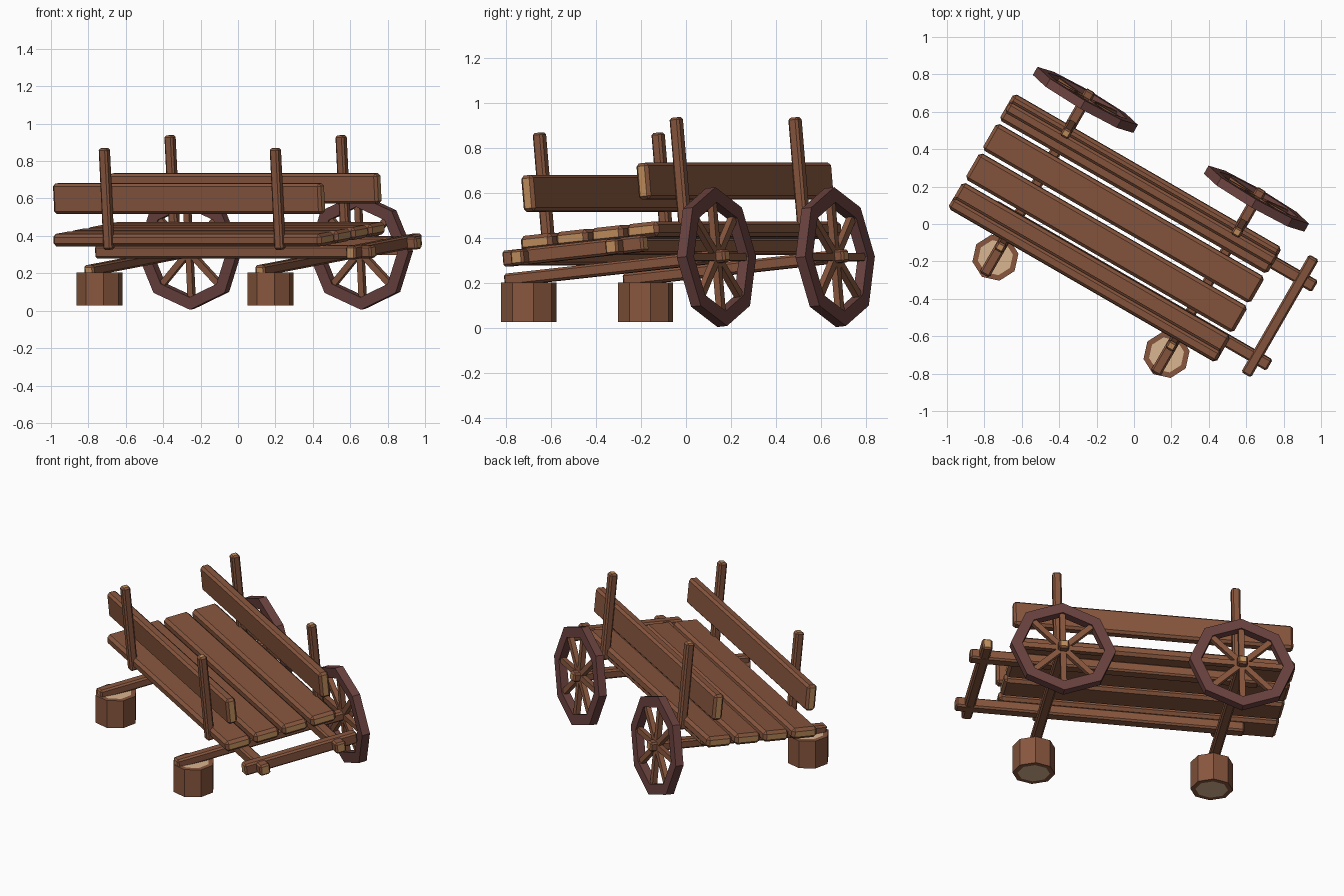
import bpy, bmesh, math
from mathutils import Matrix, Vector

if "Cube" in bpy.data.objects:
    bpy.data.objects.remove(bpy.data.objects["Cube"])


def mat(name, rgb):
    m = bpy.data.materials.new(name)
    m.diffuse_color = (*rgb, 1)
    m.use_nodes = True
    m.node_tree.nodes["Principled BSDF"].inputs["Base Color"].default_value = m.diffuse_color
    return m


WOOD = mat("brown wood", (0.243, 0.093, 0.048))
END = mat("cut end wood", (0.52, 0.27, 0.107))
RIM = mat("dark rim wood", (0.141, 0.053, 0.048))
CORE = mat("pale stump core", (0.70, 0.46, 0.28))

# Cart frame: a = length, b = width, c = up; turned and leaning on its stumps
CART = Matrix.Rotation(math.radians(-30), 4, 'Z') @ Matrix.Rotation(math.radians(5.5), 4, 'X')


def finish(bm, name, mats, matrix):
    bmesh.ops.recalc_face_normals(bm, faces=bm.faces)
    me = bpy.data.meshes.new(name)
    bm.to_mesh(me)
    bm.free()
    for m in mats:
        me.materials.append(m)
    ob = bpy.data.objects.new(name, me)
    ob.matrix_world = matrix
    bpy.context.collection.objects.link(ob)
    return ob


def beam(name, lo, hi, bevel=0.01):
    """Chamfered timber with pale faces at both ends of its longest axis."""
    lo, hi = Vector(lo), Vector(hi)
    size, mid = hi - lo, (lo + hi) / 2
    axis = max(range(3), key=lambda i: size[i])
    bm = bmesh.new()
    bmesh.ops.create_cube(bm, size=1)
    bmesh.ops.transform(bm, matrix=Matrix.Translation(mid) @ Matrix.Diagonal((*size, 1)), verts=bm.verts)
    bmesh.ops.bevel(bm, geom=bm.edges[:], offset=bevel, segments=1, affect='EDGES', profile=0.5)
    bm.normal_update()
    for f in bm.faces:
        f.material_index = int(abs(f.normal[axis]) > 0.9)
    return finish(bm, name, [WOOD, END], CART)


# Floor planks
for i in range(4):
    b = -0.03 + (i - 1.5) * 0.183
    beam(f"floor_plank_{i}", (-0.905, b - 0.081, 0.38), (0.75, b + 0.081, 0.448), 0.017)

# Side boards
beam("near_side_board", (-0.906, -0.357, 0.553), (0.747, -0.295, 0.715), 0.014)
beam("far_side_board", (-0.9, 0.24, 0.55), (0.752, 0.302, 0.712), 0.014)

# Shafts and crossbar
for side, b in (("near", -0.26), ("far", 0.228)):
    beam(f"{side}_shaft", (-0.7, b - 0.033, 0.308), (1.005, b + 0.033, 0.376))
beam("crossbar", (0.892, -0.365, 0.309), (0.952, 0.36, 0.381))


def wheel_rim(name, centre, r_out=0.31, r_in=0.243, half=0.025, n=8):
    bm = bmesh.new()
    rings = []
    for k in range(n):
        t = 2 * math.pi * k / n
        rings.append([bm.verts.new(centre + Vector((r * math.cos(t), y, r * math.sin(t))))
                      for r, y in ((r_out, -half), (r_out, half), (r_in, half), (r_in, -half))])
    for k in range(n):
        p, q = rings[k], rings[(k + 1) % n]
        for j in range(4):
            bm.faces.new((p[j], p[(j + 1) % 4], q[(j + 1) % 4], q[j]))
    finish(bm, name, [RIM], CART)


def spokes(name, centre, n=8):
    bm = bmesh.new()
    for k in range(n):
        m = (Matrix.Translation(centre) @ Matrix.Rotation(2 * math.pi * k / n, 4, 'Y')
             @ Matrix.Translation((0.135, 0, 0)) @ Matrix.Diagonal((0.25, 0.03, 0.034, 1)))
        bmesh.ops.create_cube(bm, size=1, matrix=m)
    finish(bm, name, [WOOD], CART)


def stump(name, x, y):
    bm = bmesh.new()
    bmesh.ops.create_cone(bm, cap_ends=True, segments=8, radius1=0.125, radius2=0.125, depth=0.175)
    bm.normal_update()
    caps = [f for f in bm.faces if abs(f.normal.z) > 0.9]
    bmesh.ops.inset_individual(bm, faces=caps, thickness=0.03)
    for f in caps:
        f.material_index = 1
    finish(bm, name, [WOOD, CORE],
           Matrix.Translation((x, y, 0.116)) @ Matrix.Rotation(math.radians(10), 4, 'Z'))


# Axles, posts and wheels at both ends
for tag, a in (("rear", -0.557), ("front", 0.499)):
    beam(f"{tag}_axle", (a - 0.03, -0.61, 0.245), (a + 0.03, 0.53, 0.302))
    for side, b in (("near", -0.38), ("far", 0.326)):
        beam(f"{tag}_{side}_post", (a - 0.026, b - 0.025, 0.365), (a + 0.026, b + 0.025, 0.91))
    hub = Vector((a, 0.473, 0.272))
    wheel_rim(f"{tag}_wheel_rim", hub)
    spokes(f"{tag}_wheel_spokes", hub)

# Stumps propping the side without wheels
stump("rear_stump", -0.741, -0.18)
stump("front_stump", 0.174, -0.70)
